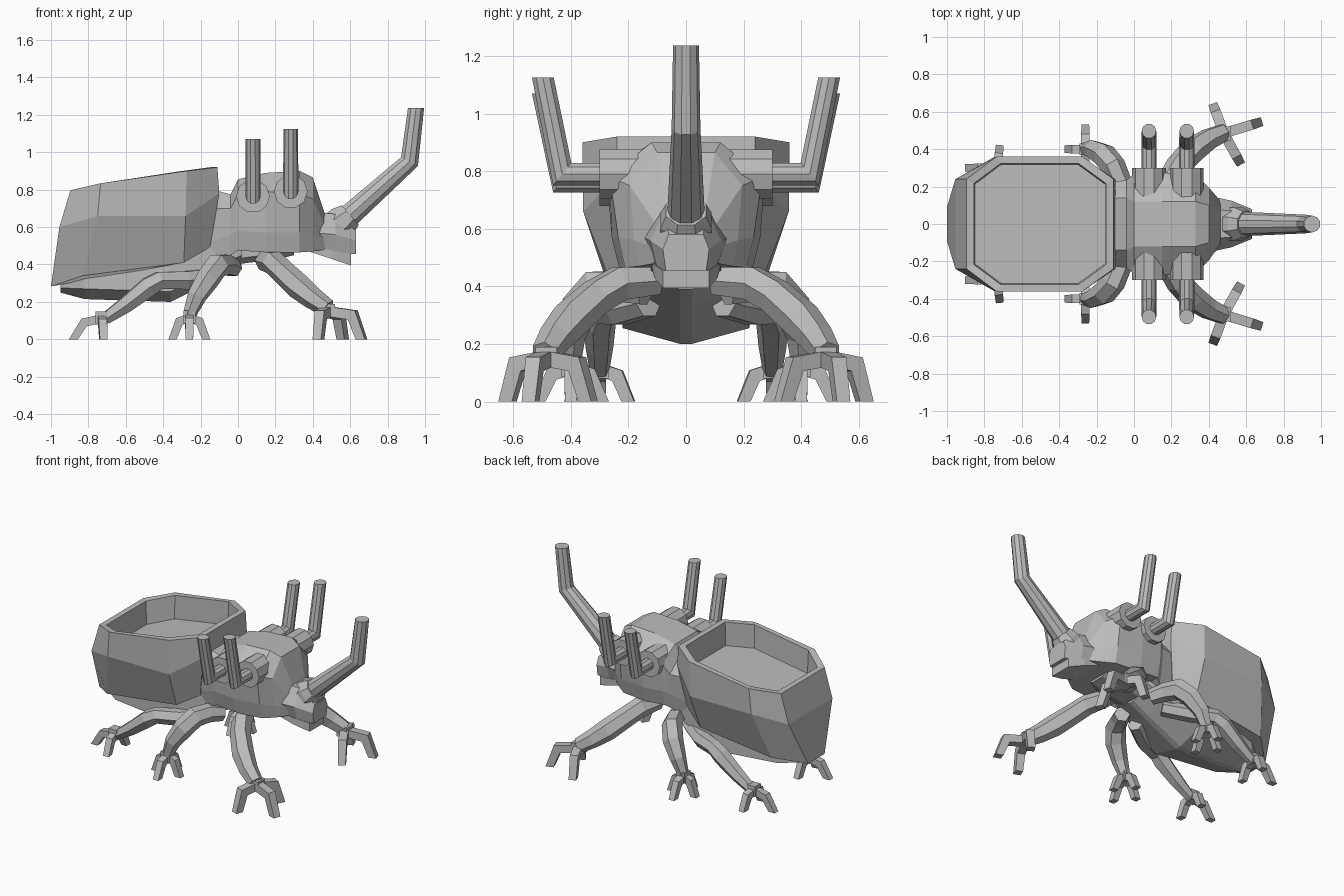
import bpy, bmesh, math
from mathutils import Vector

if "Cube" in bpy.data.objects:
    bpy.data.objects.remove(bpy.data.objects["Cube"])

grey = bpy.data.materials.new("plain grey")
grey.diffuse_color = (0.5, 0.5, 0.5, 1)
grey.use_nodes = True
grey.node_tree.nodes["Principled BSDF"].inputs["Base Color"].default_value = grey.diffuse_color


def loft(name, rings):
    """Skin a list of equal-length closed rings and cap both ends."""
    bm = bmesh.new()
    vr = [[bm.verts.new(p) for p in r] for r in rings]
    n = len(vr[0])
    for a, b in zip(vr, vr[1:]):
        for i in range(n):
            j = (i + 1) % n
            bm.faces.new((a[i], a[j], b[j], b[i]))
    bm.faces.new(vr[0])
    bm.faces.new(vr[-1])
    bmesh.ops.recalc_face_normals(bm, faces=bm.faces)
    me = bpy.data.meshes.new(name)
    bm.to_mesh(me)
    bm.free()
    me.materials.append(grey)
    ob = bpy.data.objects.new(name, me)
    bpy.context.collection.objects.link(ob)
    return ob


def tube(name, path, radii, sides, end=None, spin=0.5):
    """Mitred tube along a path, optional end-cut normal."""
    pts = [Vector(p) for p in path]
    dirs = [(b - a).normalized() for a, b in zip(pts, pts[1:])]
    u = Vector((0, 0, 1)) if abs(dirs[0].z) < 0.9 else Vector((1, 0, 0))
    rings = []
    for i, p in enumerate(pts):
        d = dirs[max(i - 1, 0)]
        if i == 0:
            n = d
        elif i < len(dirs):
            n = (d + dirs[i]).normalized()
        else:
            n = Vector(end) if end else d
        u = (u - d * u.dot(d)).normalized()
        v = d.cross(u)
        ring = []
        for k in range(sides):
            a = 2 * math.pi * (k + spin) / sides
            o = (u * math.cos(a) + v * math.sin(a)) * radii[i]
            ring.append(p + o - d * (o.dot(n) / d.dot(n)))
        rings.append(ring)
    return loft(name, rings)


def both(half):
    """Close a half ring by mirroring it across y = 0."""
    return list(half) + [(x, -y, z) for x, y, z in reversed(half)]


# open tub-shaped abdomen shell
rim = [(-.896, .24, .797), (-.735, .36, .834), (-.275, .36, .90), (-.11, .24, .92)]
mid = [(-.955, .24, .60), (-.75, .357, .66), (-.28, .357, .66), (-.10, .24, .78)]
low = [(-1.0, .09, .283), (-.83, .25, .34), (-.29, .26, .41), (-.15, .20, .49)]


def inset(k, dz):
    return [(-.503 + (x + .503) * k, y * k, z + dz) for x, y, z in rim]


loft("abdomen_shell", [both(r) for r in (low, mid, rim, inset(.9, 0), inset(.885, -.16))])

# belly under the shell: x, half width, top, side, keel
loft("belly", [both([(x, w, zt), (x, w, zs), (x, .02, zk)]) for x, w, zt, zs, zk in [
    (-.95, .08, .29, .275, .25), (-.82, .17, .37, .27, .215), (-.36, .22, .45, .255, .20),
    (-.10, .19, .52, .39, .33), (.02, .16, .52, .45, .39)]])

# thorax: x, top half width, top, half width, upper side, lower width, lower side, bottom
loft("thorax", [both([(x, wt, zt), (x, w, zu), (x, wl, zl), (x, wl * .9, zb)])
                for x, wt, zt, w, zu, wl, zl, zb in [
    (-.15, .14, .805, .22, .70, .20, .52, .42), (-.04, .14, .775, .235, .70, .225, .56, .45),
    (.0, .12, .855, .265, .775, .255, .58, .475), (.15, .12, .89, .275, .79, .258, .57, .465),
    (.33, .12, .90, .265, .78, .235, .57, .465), (.40, .10, .865, .195, .75, .18, .56, .47),
    (.465, .07, .67, .10, .61, .12, .54, .48)]])

# breast plate between the legs
loft("breast_plate", [both([(x, w, .50), (x, w, z), (x, w * .5, z - .03)]) for x, w, z in [
    (-.08, .14, .42), (.06, .13, .44), (.20, .12, .455), (.30, .10, .48)]])

# head and jaw
loft("head", [both([(x, wt, zt), (x, w, zm), (x, wb, zb)]) for x, wt, zt, w, zm, wb, zb in [
    (.40, .08, .68, .15, .57, .11, .47), (.52, .07, .67, .125, .56, .10, .46),
    (.63, .06, .58, .08, .53, .07, .455)]])
loft("jaw", [both([(x, w, zt), (x, w, zb)]) for x, w, zt, zb in [
    (.38, .12, .50, .47), (.50, .11, .475, .43), (.605, .08, .455, .395)]])

# nose horn with collar
tube("horn_collar", [(.49, 0, .57), (.56, 0, .63), (.60, 0, .665)], [.10, .095, .075], 8)
tube("horn", [(.56, 0, .63), (.917, 0, .95), (.952, 0, 1.237)], [.066, .05, .045], 10, (0, 0, 1))

# left and right parts
LEGS = {
    # name: (path, radii, ankle, toe tips, toe radius, toe bend)
    "front": ([(.14, .10, .42), (.19, .23, .41), (.235, .31, .365), (.32, .40, .285),
               (.40, .455, .22), (.48, .49, .165)],
              [.055, .065, .066, .07, .06, .05],
              (.48, .485, .16), [(.43, .62), (.66, .54), (.56, .34)], .038, .74),
    "middle": ([(-.02, .14, .38), (-.07, .22, .40), (-.11, .31, .395), (-.16, .37, .325),
                (-.22, .40, .23), (-.26, .40, .13)],
               [.05, .06, .065, .065, .052, .036],
               (-.26, .40, .125), [(-.26, .51), (-.35, .40), (-.17, .40), (-.26, .29)], .032, .6),
    "rear": ([(-.12, .13, .34), (-.28, .23, .315), (-.42, .29, .315), (-.48, .30, .28),
              (-.60, .30, .185), (-.71, .30, .11)],
             [.05, .055, .052, .058, .048, .035],
             (-.73, .30, .12), [(-.88, .30), (-.72, .40), (-.72, .20)], .032, .62),
}

for side, s in (("left", 1), ("right", -1)):
    # upturned side horns with round sockets
    for place, x, z, top in (("rear", .08, .765, 1.07), ("front", .282, .79, 1.125)):
        tube(f"{place}_socket_{side}", [(x, s * .14, z), (x, s * .30, z)], [.09, .09], 10)
        tube(f"{place}_side_horn_{side}",
             [(x, s * .20, z), (x, s * .43, z), (x, s * .497, top)],
             [.041, .041, .039], 10, (0, 0, 1))
    # jointed legs and clawed feet
    for place, (path, radii, ankle, tips, tr, k) in LEGS.items():
        tube(f"{place}_leg_{side}", [(x, s * y, z) for x, y, z in path], radii, 6)
        ax, ay, az = ankle
        tube(f"{place}_ankle_{side}", [(ax, s * ay, az - .04), (ax, s * ay, az + .03)],
             [tr * 1.4] * 2, 4)
        for i, (tx, ty) in enumerate(tips):
            bx, by = ax + (tx - ax) * k, ay + (ty - ay) * k
            tube(f"{place}_toe_{i + 1}_{side}",
                 [(ax, s * ay, az - .01), (bx, s * by, az - .03), (tx, s * ty, 0)],
                 [tr, tr, tr * .9], 4, (0, 0, 1))
